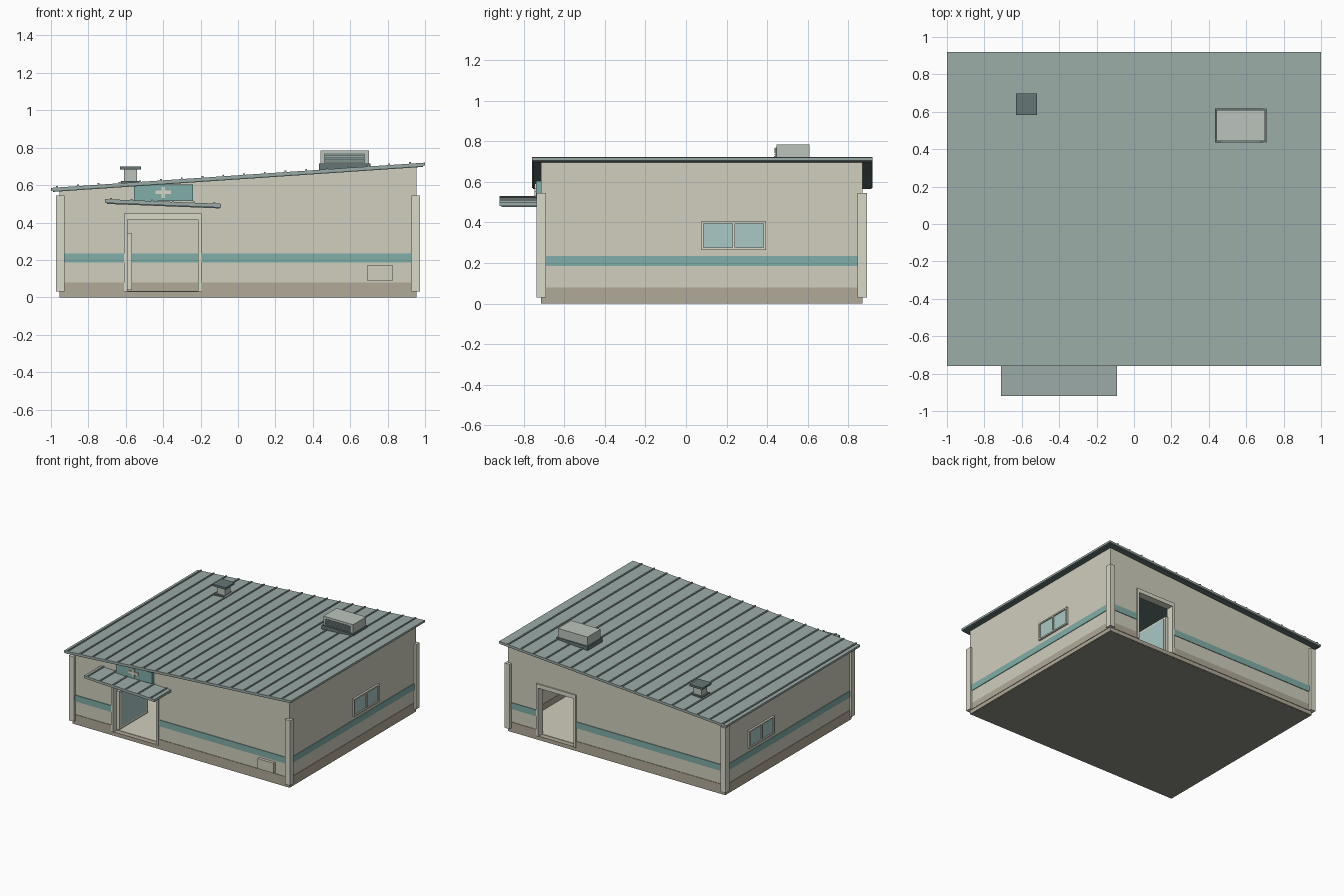
import bpy, bmesh

if "Cube" in bpy.data.objects:
    bpy.data.objects.remove(bpy.data.objects["Cube"])

def mat(name, r, g, b):
    m = bpy.data.materials.new(name)
    m.diffuse_color = (r, g, b, 1)
    m.use_nodes = True
    m.node_tree.nodes["Principled BSDF"].inputs["Base Color"].default_value = m.diffuse_color
    return m

WALL = mat("wall_beige", .63, .62, .51)
TRIM = mat("trim_light", .69, .69, .58)
BROWN = mat("skirt_brown", .44, .40, .32)
TEAL = mat("stripe_teal", .22, .42, .39)
ROOF = mat("roof_green", .33, .41, .39)
DARK = mat("dark_metal", .13, .18, .18)
GLASS = mat("window_glass", .40, .58, .56)
UNIT = mat("unit_grey", .50, .55, .50)
BASE = mat("base_grey", .27, .27, .24)

def finish(name, bm, m):
    bmesh.ops.recalc_face_normals(bm, faces=bm.faces)
    me = bpy.data.meshes.new(name)
    bm.to_mesh(me)
    bm.free()
    me.materials.append(m)
    ob = bpy.data.objects.new(name, me)
    bpy.context.collection.objects.link(ob)
    return ob

def prism(name, xz, y0, y1, m):
    """Extrude an x/z outline along y."""
    bm = bmesh.new()
    f = bm.faces.new([bm.verts.new((x, y0, z)) for x, z in xz])
    r = bmesh.ops.extrude_face_region(bm, geom=[f])
    vs = [g for g in r["geom"] if isinstance(g, bmesh.types.BMVert)]
    bmesh.ops.translate(bm, verts=vs, vec=(0, y1 - y0, 0))
    return finish(name, bm, m)

def box(name, x0, x1, y0, y1, z0, z1, m):
    return prism(name, [(x0, z0), (x1, z0), (x1, z1), (x0, z1)], y0, y1, m)

def top(x):
    return .6525 + .0675 * x

X, YF, YB, T = .955, -.715, .87, .04
FD, BD, DH = (-.595, -.21), (.37, .69), .42   # front door, back door, height

# floor slab
box("floor_slab", -X, X, YF, YB, 0, .03, BROWN)
box("floor_underside", -X + .01, X - .01, YF + .01, YB - .01, -.001, .002, BASE)
box("floor_finish", -X + T, X - T, YF + T, YB - T, .028, .033, WALL)

# walls, with door notches in front and back
for name, (d0, d1), y0 in (("front", FD, YF), ("back", BD, YB - T)):
    prism(name + "_wall", [(-X, .03), (d0, .03), (d0, DH), (d1, DH), (d1, .03), (X, .03),
                           (X, top(X) - .018), (-X, top(-X) - .018)], y0, y0 + T, WALL)
    # stripe and skirt either side of the door
    for tag, a, b in (("left", -.93, d0 - .015), ("right", d1 + .015, .925)):
        box(f"{name}_stripe_{tag}", a, b, y0 - .005, y0 + T + .005, .185, .235, TEAL)
        box(f"{name}_skirt_{tag}", a, b, y0 - .004, y0 + T + .004, .03, .08, BROWN)
    # door frame
    for tag, a, b in (("left", d0 - .015, d0 + .004), ("right", d1 - .004, d1 + .015)):
        box(f"{name}_door_jamb_{tag}", a, b, y0 - .01, y0 + T + .01, .03, DH, TRIM)
    box(name + "_door_head", d0 - .015, d1 + .015, y0 - .01, y0 + T + .01, DH - .004, DH + .028, TRIM)

for name, s in (("left", -1), ("right", 1)):
    a, b = sorted((s * X, s * (X - T)))
    prism(name + "_wall", [(a, .03), (b, .03), (b, top(b) - .018), (a, top(a) - .018)],
          YF + T, YB - T, WALL)
    box(name + "_stripe", a - .005, b + .005, YF + .02, YB - .02, .185, .235, TEAL)
    box(name + "_skirt", a - .004, b + .004, YF + .02, YB - .02, .03, .08, BROWN)

# corner trims: L-shaped pairs
for sx, nx in ((-1, "left"), (1, "right")):
    for yo, sy, ny in ((YF, -1, "front"), (YB, 1, "back")):
        x0, x1 = sorted((sx * .973, sx * .928))
        y0, y1 = sorted((yo + sy * .022, yo - sy * .005))
        box(f"corner_{ny}_{nx}_a", x0, x1, y0, y1, .03, .545, TRIM)
        x0, x1 = sorted((sx * .973, sx * .95))
        y0, y1 = sorted((yo + sy * .022, yo - sy * .025))
        box(f"corner_{ny}_{nx}_b", x0, x1, y0, y1, .03, .545, TRIM)

# open door leaves swung inward
for name, hx, y0, y1 in (("front", -.58, -.68, -.32), ("back", .385, .48, .83)):
    a, b = hx - .012, hx + .012
    box(name + "_leaf_stile_a", a, b, y0, y0 + .03, .04, .345, TRIM)
    box(name + "_leaf_stile_b", a, b, y1 - .03, y1, .04, .345, TRIM)
    box(name + "_leaf_bottom_rail", a, b, y0, y1, .04, .065, TRIM)
    box(name + "_leaf_top_rail", a, b, y0, y1, .325, .345, TRIM)
    box(name + "_leaf_glass", hx - .014, hx + .014, y0 + .02, y1 - .02, .06, .33, GLASS)

# windows with two panes
for name, s, yc in (("left", -1, .425), ("right", 1, .235)):
    x0, x1 = sorted((s * .91, s * .961))
    box(name + "_window_back", x0, x1, yc - .155, yc + .155, .27, .40, GLASS)
    x0, x1 = sorted((s * .905, s * .97))
    for i, y in enumerate((yc - .16, yc - .006, yc + .148)):
        box(f"{name}_window_post_{i}", x0, x1, y, y + .012, .265, .405, TRIM)
    for i, z in enumerate((.265, .394)):
        box(f"{name}_window_rail_{i}", x0, x1, yc - .16, yc + .16, z, z + .011, TRIM)

# sloped roof: dark underside and edge, green sheet on top, standing seams
def slope(name, x0, x1, lo, hi, y0, y1, m, f=top):
    prism(name, [(x0, f(x0) + lo), (x1, f(x1) + lo), (x1, f(x1) + hi), (x0, f(x0) + hi)], y0, y1, m)

slope("roof_underside", -.99, .99, -.022, -.01, -.755, .915, DARK)
slope("roof_sheet", -1, 1, -.016, 0, -.76, .92, ROOF)
for i in range(18):
    x = -.967 + .111 * i
    slope(f"roof_seam_{i}", x - .005, x + .005, -.004, .008, -.76, .92, ROOF)

# entrance canopy
def canopy(x):
    return .5 - .04 * (x + .09)

slope("canopy_sheet", -.71, -.09, -.02, 0, -.92, YF + .005, ROOF, canopy)
slope("canopy_underside", -.70, -.10, -.025, -.012, -.91, YF + .005, DARK, canopy)
for i in range(6):
    x = -.68 + .111 * i
    slope(f"canopy_seam_{i}", x - .005, x + .005, -.004, .007, -.92, YF, ROOF, canopy)

# sign board with plus shape
box("sign_board", -.555, -.24, -.74, YF + .005, .515, .603, TEAL)
box("sign_plus_bar", -.442, -.358, -.748, -.735, .552, .57, TRIM)
box("sign_plus_post", -.41, -.39, -.7475, -.735, .531, .591, TRIM)

# wall utility box
box("utility_box", .69, .83, -.738, YF + .005, .09, .17, WALL)

# roof air unit with louvre
box("air_unit_curb", .432, .708, .435, .618, .655, .715, DARK)
box("air_unit_body", .44, .70, .445, .61, .71, .785, UNIT)
box("air_unit_grille", .46, .68, .441, .45, .72, .768, DARK)
for i in range(5):
    box(f"air_unit_slat_{i}", .46, .68, .435, .445, .722 + .0095 * i, .726 + .0095 * i, ROOF)

# roof vent
box("vent_flashing", -.625, -.525, .59, .69, .59, .623, DARK)
box("vent_stem", -.61, -.54, .605, .675, .60, .69, UNIT)
box("vent_cap", -.632, -.518, .583, .697, .684, .70, DARK)
